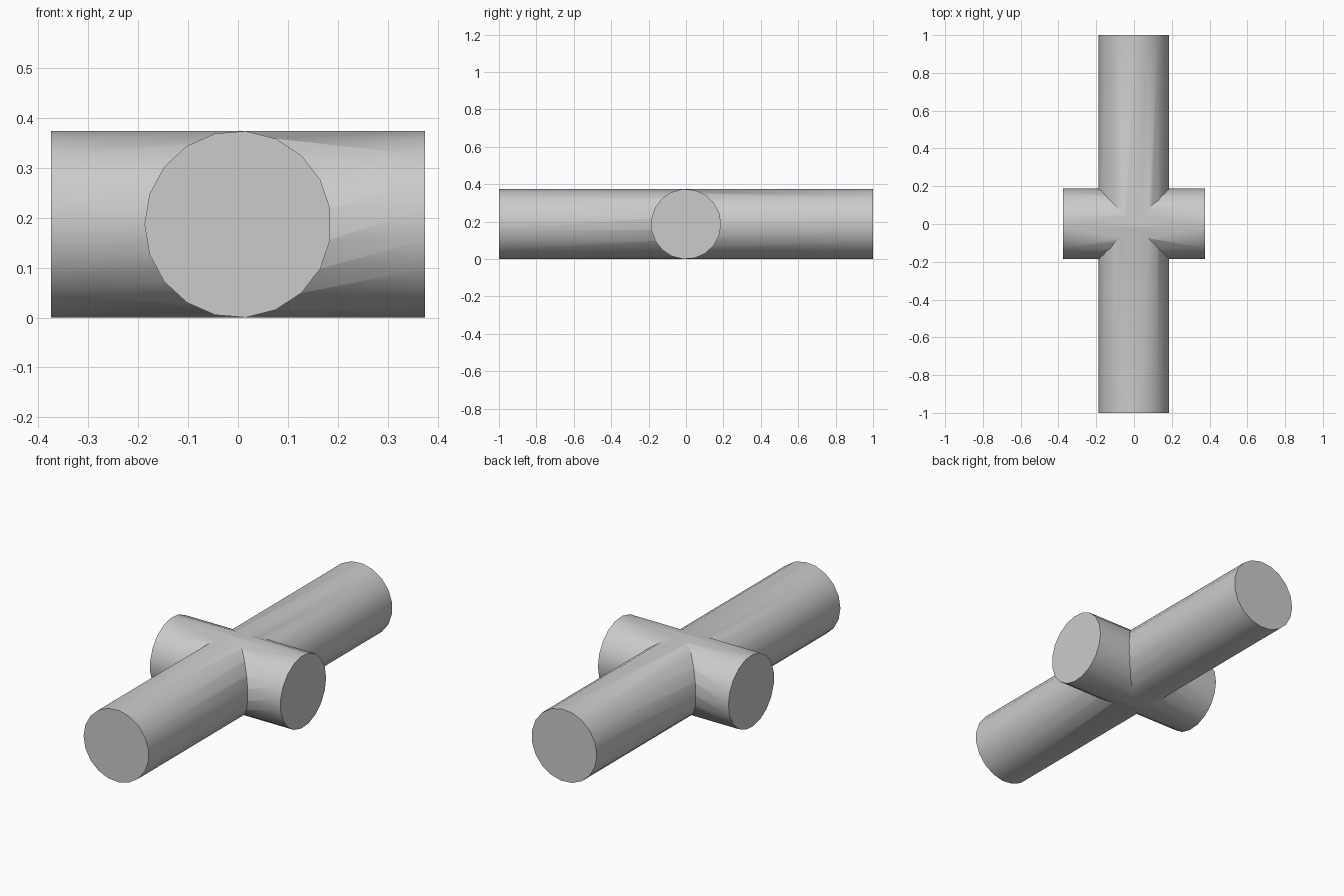
import bpy
from math import pi
from mathutils import Matrix

cube = bpy.data.objects.get("Cube")
if cube:
    bpy.data.objects.remove(cube, do_unlink=True)

RADIUS, SIDES, HEIGHT = 0.1875, 19, 0.187

grey = bpy.data.materials.new("light_grey")
grey.use_nodes = True
colour = (0.6, 0.6, 0.6, 1)
grey.diffuse_color = colour
grey.node_tree.nodes["Principled BSDF"].inputs["Base Color"].default_value = colour


def pipe(name, length, turn):
    """Lying capped cylinder, turned about z from the y axis."""
    bpy.ops.mesh.primitive_cylinder_add(vertices=SIDES, radius=RADIUS, depth=length)
    obj = bpy.context.object
    obj.name = name
    # A corner points sideways, so top and bottom stay level
    lay = Matrix.Rotation(pi / 2, 4, "X") @ Matrix.Rotation(pi / 2, 4, "Z")
    obj.data.transform(Matrix.Translation((0, 0, HEIGHT)) @ Matrix.Rotation(turn, 4, "Z") @ lay)
    obj.data.materials.append(grey)
    return obj


# Long pipe and short crossing pipe
long_pipe = pipe("cross_pipe", 2, 0)
short_pipe = pipe("short_pipe", 0.75, -pi / 2)

# Fuse both into one clean cross
bpy.context.view_layer.objects.active = long_pipe
union = long_pipe.modifiers.new("union", "BOOLEAN")
union.operation = "UNION"
union.solver = "EXACT"
union.object = short_pipe
bpy.ops.object.modifier_apply(modifier=union.name)
bpy.data.objects.remove(short_pipe, do_unlink=True)

# Round sides, sharp rims and seams
long_pipe.select_set(True)
bpy.ops.object.shade_smooth_by_angle(angle=pi / 6)
